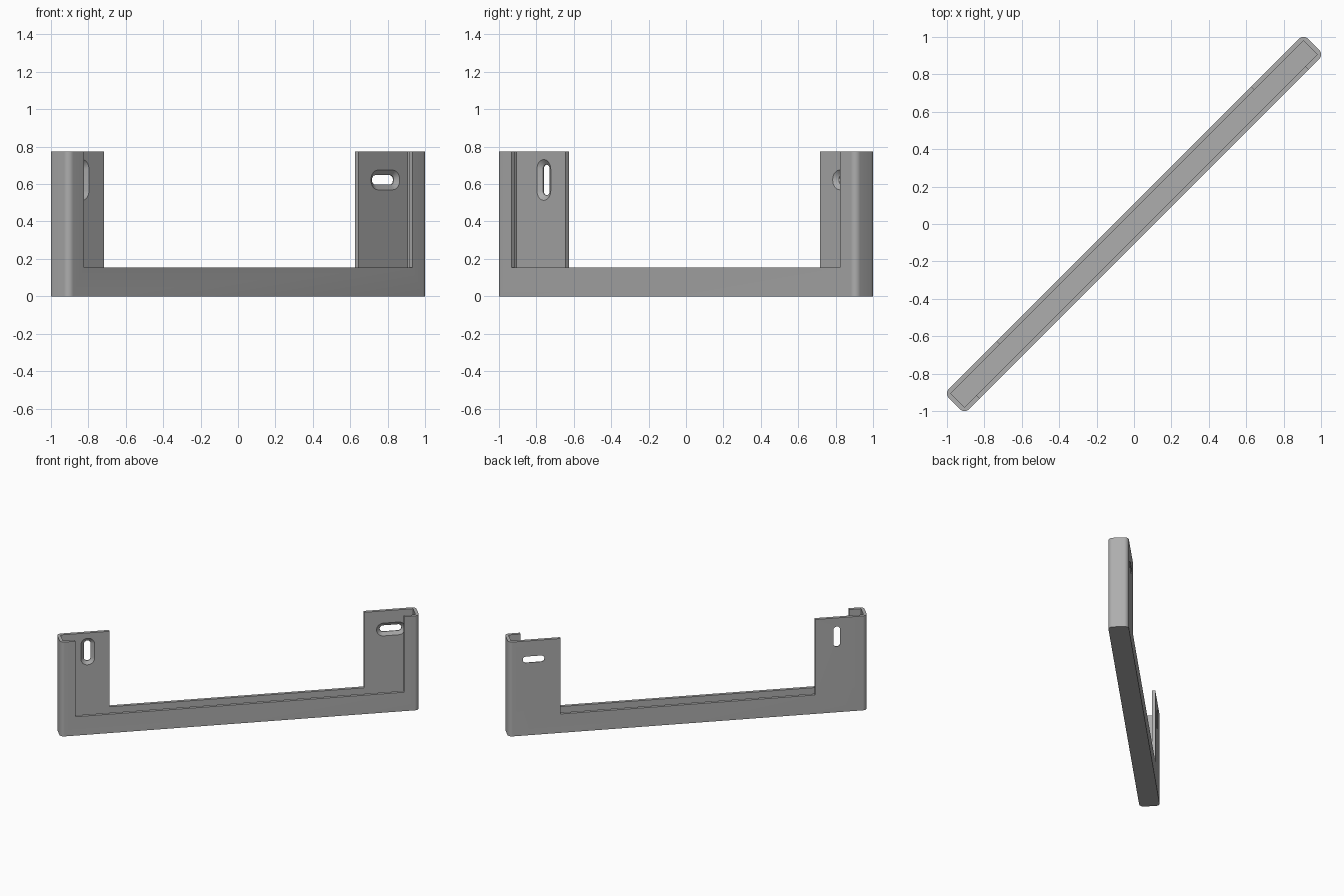
import bpy, bmesh, math
from mathutils import Matrix

if "Cube" in bpy.data.objects:
    bpy.data.objects.remove(bpy.data.objects["Cube"])

L, W, H = 1.358, 0.077, 0.775      # half length, half width, post height
R, T, BAR = 0.035, 0.025, 0.155    # corner radius, wall thickness, bar height

grey = bpy.data.materials.new("grey")
grey.diffuse_color = (0.42, 0.42, 0.42, 1)
grey.use_nodes = True
grey.node_tree.nodes["Principled BSDF"].inputs["Base Color"].default_value = grey.diffuse_color


def loft(name, rings):
    """Closed solid through equally sized rings of points."""
    bm = bmesh.new()
    loops = [[bm.verts.new(p) for p in ring] for ring in rings]
    n = len(loops[0])
    for a, b in zip(loops, loops[1:]):
        for i in range(n):
            bm.faces.new((a[i], a[(i + 1) % n], b[(i + 1) % n], b[i]))
    bm.faces.new(loops[0])
    bm.faces.new(loops[-1])
    bmesh.ops.recalc_face_normals(bm, faces=bm.faces)
    me = bpy.data.meshes.new(name)
    bm.to_mesh(me)
    bm.free()
    me.materials.append(grey)
    ob = bpy.data.objects.new(name, me)
    bpy.context.collection.objects.link(ob)
    return ob


def box(name, x0, x1, y0, y1, z0, z1):
    return loft(name, [[(x0, y0, z), (x1, y0, z), (x1, y1, z), (x0, y1, z)] for z in (z0, z1)])


def rounded(hx, hy, r, seg=8):
    """Rounded rectangle outline; a slot when r equals the smaller half size."""
    pts = []
    for k, (sx, sy) in enumerate(((1, 1), (-1, 1), (-1, -1), (1, -1))):
        for i in range(seg + 1):
            a = math.pi / 2 * (k + i / seg)
            pts.append((sx * (hx - r) + r * math.cos(a), sy * (hy - r) + r * math.sin(a)))
    return pts


def slot_cutter(name, cx, cz, half, vertical):
    """Countersunk slot through the back plate; half is the half length of its straight part."""
    slope = 0.027 / (T - 0.006)
    rings = []
    for y, r in ((W + 0.02, 0.025), (W - 0.006, 0.025), (W - T - 0.005, 0.052 + 0.005 * slope)):
        hx, hz = (r + 0.0005, half + r) if vertical else (half + r, r + 0.0005)
        rings.append([(cx + px, y, cz + pz) for px, pz in rounded(hx, hz, r)])
    return loft(name, rings)


# Full rounded block, then hollowed and cut away to leave the tray and two posts
frame = loft("bracket_frame", [[(x, y, z) for x, y in rounded(L, W, R)] for z in (0, H)])
cutters = [
    box("cavity_cutter", -L + T, L - T, -W + T, W - T, T, 1),
    box("front_opening_cutter", -1.243, 1.243, -0.3, 0, BAR, 1),
    box("back_opening_cutter", -0.962, 0.962, -0.2, 0.3, BAR, 1),
    slot_cutter("wide_slot_cutter", 1.166, 0.622, 0.057, False),
    slot_cutter("tall_slot_cutter", -1.127, 0.622, 0.057, True),
]
for c in cutters:
    c.hide_render = True
    m = frame.modifiers.new(c.name, "BOOLEAN")
    m.operation, m.solver, m.object = "DIFFERENCE", "EXACT", c

# Bake the cuts and drop the helpers
bpy.context.view_layer.update()
dg = bpy.context.evaluated_depsgraph_get()
baked = bpy.data.meshes.new_from_object(frame.evaluated_get(dg))
frame.modifiers.clear()
frame.data = baked
for c in cutters:
    bpy.data.objects.remove(c)

# The bracket stands along the diagonal
baked.transform(Matrix.Rotation(math.pi / 4, 4, "Z"))
bpy.context.view_layer.objects.active = frame
frame.select_set(True)
bpy.ops.object.shade_smooth_by_angle(angle=math.radians(30))
